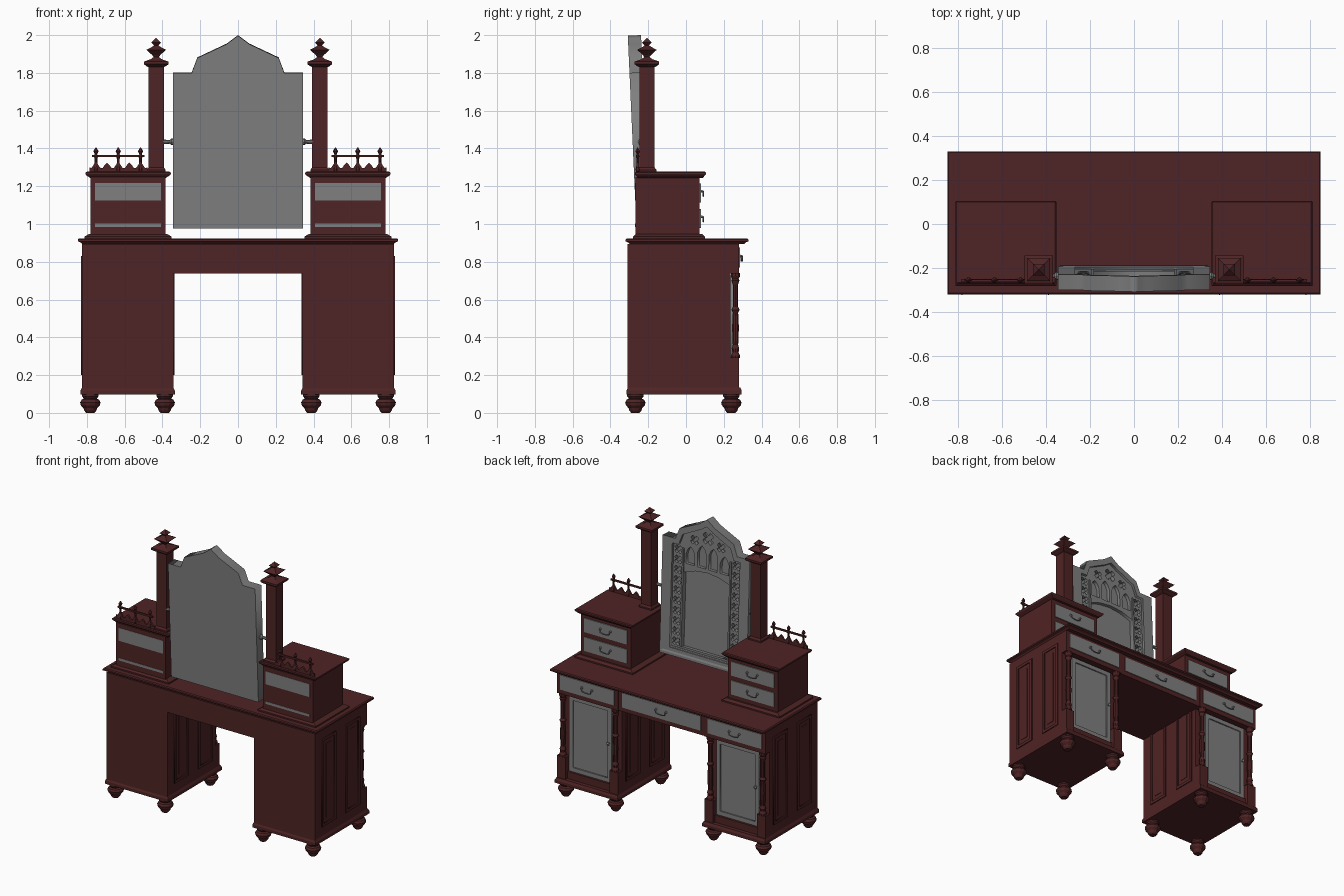
import bpy, bmesh, math
from mathutils import Matrix, Vector

if "Cube" in bpy.data.objects:
    bpy.data.objects.remove(bpy.data.objects["Cube"])


def material(name, rgb):
    m = bpy.data.materials.new(name)
    m.diffuse_color = (*rgb, 1)
    m.use_nodes = True
    m.node_tree.nodes["Principled BSDF"].inputs["Base Color"].default_value = m.diffuse_color
    return m


WOOD = material("dark red wood", (0.078, 0.017, 0.018))
GRAY = material("mid gray", (0.215, 0.215, 0.215))
I = Matrix.Identity(4)


def finish(name, mesh, mat):
    mesh.materials.clear()
    mesh.materials.append(mat)
    ob = bpy.data.objects.new(name, mesh)
    bpy.context.collection.objects.link(ob)
    return ob


def loft(name, cx, cy, sections, mat, M=I):
    """Stack of rectangular sections (half x, half y, z)."""
    bm = bmesh.new()
    rings = [[bm.verts.new((cx + sx * hx, cy + sy * hy, z)) for sx, sy in
              ((-1, -1), (1, -1), (1, 1), (-1, 1))] for hx, hy, z in sections]
    for a, b in zip(rings, rings[1:]):
        for i in range(4):
            j = (i + 1) % 4
            bm.faces.new((a[i], a[j], b[j], b[i]))
    bm.faces.new(rings[0][::-1])
    bm.faces.new(rings[-1])
    bm.transform(M)
    me = bpy.data.meshes.new(name)
    bm.to_mesh(me)
    bm.free()
    return finish(name, me, mat)


def box(name, x0, x1, y0, y1, z0, z1, mat, M=I):
    hx, hy = abs(x1 - x0) / 2, (y1 - y0) / 2
    return loft(name, (x0 + x1) / 2, (y0 + y1) / 2, [(hx, hy, z0), (hx, hy, z1)], mat, M)


def lathe(name, loc, profile, n, mat, M=I):
    """Turned part from (radius, height) pairs."""
    bm = bmesh.new()
    rings = [[bm.verts.new((r * math.cos(2 * math.pi * i / n), r * math.sin(2 * math.pi * i / n), z))
              for i in range(n)] for r, z in profile]
    for a, b in zip(rings, rings[1:]):
        for i in range(n):
            j = (i + 1) % n
            bm.faces.new((a[i], a[j], b[j], b[i]))
    bm.faces.new(rings[0][::-1])
    bm.faces.new(rings[-1])
    bm.transform(Matrix.Translation(loc) @ M)
    me = bpy.data.meshes.new(name)
    bm.to_mesh(me)
    bm.free()
    return finish(name, me, mat)


def curve_mesh(name, loops, M, mat, extrude=0, bevel=0):
    """Filled plate with holes (extrude) or open round wire (bevel)."""
    cu = bpy.data.curves.new(name, 'CURVE')
    cu.dimensions = '2D' if extrude else '3D'
    if extrude:
        cu.fill_mode = 'BOTH'
        cu.extrude = extrude
    else:
        cu.bevel_depth, cu.bevel_resolution, cu.use_fill_caps = bevel, 1, True
    for pts in loops:
        s = cu.splines.new('POLY')
        s.points.add(len(pts) - 1)
        for p, (x, y) in zip(s.points, pts):
            p.co = (x, y, 0, 1)
        s.use_cyclic_u = bool(extrude)
    tmp = bpy.data.objects.new(name + "_path", cu)
    bpy.context.collection.objects.link(tmp)
    dg = bpy.context.evaluated_depsgraph_get()
    me = bpy.data.meshes.new_from_object(tmp.evaluated_get(dg))
    bpy.data.objects.remove(tmp)
    me.transform(M)
    return finish(name, me, mat)


UP = Matrix.Rotation(math.pi / 2, 4, 'X')


def plate(name, loops, y0, y1, mat, M=I):
    return curve_mesh(name, loops, M @ Matrix.Translation((0, (y0 + y1) / 2, 0)) @ UP, mat, extrude=(y1 - y0) / 2)


def rect(x0, x1, z0, z1):
    return [(x0, z0), (x1, z0), (x1, z1), (x0, z1)]


def drawer(name, x0, x1, y, z0, z1):
    """Gray front with wooden lip gap and bail handle."""
    box(name, x0, x1, y - 0.03, y + 0.006, z0, z1, GRAY)
    c, zc = (x0 + x1) / 2, (z0 + z1) / 2
    for s in (-1, 1):
        lathe(name + "_handle_boss", (c + s * 0.04, y + 0.005, zc + 0.008), [(0.009, 0), (0.005, 0.014)], 6, GRAY,
              Matrix.Rotation(-math.pi / 2, 4, 'X'))
    curve_mesh(name + "_handle", [[(-0.04, 0.008), (-0.034, -0.012), (-0.012, -0.018), (0.012, -0.018),
               (0.034, -0.012), (0.04, 0.008)]], Matrix.Translation((c, y + 0.018, zc)) @ UP, GRAY, bevel=0.004)


# table top and knee-hole apron
loft("table_top", 0, 0.005, [(0.825, 0.302, 0.893), (0.832, 0.31, 0.902), (0.848, 0.325, 0.908),
     (0.848, 0.325, 0.918), (0.842, 0.319, 0.924)], WOOD)
box("apron", -0.345, 0.345, -0.31, 0.275, 0.738, 0.895, WOOD)
drawer("center_drawer", -0.31, 0.31, 0.275, 0.77, 0.875)

FOOT = [(0.022, 0), (0.032, 0.012), (0.036, 0.025), (0.05, 0.04), (0.054, 0.055), (0.046, 0.07),
        (0.034, 0.076), (0.044, 0.088), (0.044, 0.102)]
COLUMN = [(0.024, 0.29), (0.024, 0.305), (0.017, 0.32), (0.021, 0.34), (0.015, 0.36), (0.019, 0.45), (0.015, 0.53),
          (0.023, 0.545), (0.015, 0.56), (0.015, 0.68), (0.022, 0.7), (0.018, 0.71), (0.026, 0.725), (0.026, 0.74)]
GPOST = [(0.008, 1.27), (0.013, 1.29), (0.007, 1.31), (0.007, 1.345), (0.012, 1.36), (0.006, 1.37),
         (0.014, 1.385), (0.002, 1.405)]

for s, side in ((-1, "left"), (1, "right")):
    cx = s * 0.584
    # pedestal carcass, plinth and upper drawer case
    box(side + "_pedestal", s * 0.342, s * 0.826, -0.31, 0.235, 0.13, 0.895, WOOD)
    loft(side + "_plinth", cx, -0.01, [(0.25, 0.305, 0.098), (0.25, 0.305, 0.118), (0.242, 0.297, 0.134)], WOOD)
    box(side + "_drawer_case", s * 0.342, s * 0.826, 0.22, 0.28, 0.738, 0.895, WOOD)
    box(side + "_bottom_rail", s * 0.342, s * 0.826, 0.22, 0.26, 0.13, 0.185, WOOD)
    drawer(side + "_drawer", cx - 0.215, cx + 0.215, 0.28, 0.77, 0.875)
    # door with raised border and knob
    box(side + "_door", cx - 0.165, cx + 0.165, 0.22, 0.241, 0.19, 0.725, GRAY)
    plate(side + "_door_border", [rect(cx - 0.168, cx + 0.168, 0.188, 0.728),
          rect(cx - 0.138, cx + 0.138, 0.218, 0.698)], 0.235, 0.25, GRAY)
    lathe(side + "_door_knob", (cx - 0.15, 0.248, 0.47), [(0.006, 0), (0.006, 0.01), (0.012, 0.018), (0.004, 0.026)],
          8, GRAY, Matrix.Rotation(-math.pi / 2, 4, 'X'))
    # corner blocks, columns and feet
    for x in (0.376, 0.792):
        box(side + "_column_block", s * (x - 0.034), s * (x + 0.034), 0.22, 0.28, 0.13, 0.292, WOOD)
        lathe(side + "_column", (s * x, 0.262, 0), COLUMN, 10, WOOD)
    for x in (0.388, 0.782):
        for y in (-0.268, 0.24):
            lathe(side + "_foot", (s * x, y, 0), FOOT, 12, WOOD)
    # moulded panels on both flanks of the pedestal
    for xf, d in ((0.826, 1), (0.342, -1)):
        for y0, y1 in ((-0.235, -0.075), (0.035, 0.195)):
            M = Matrix.Translation((s * (xf + d * 0.001), 0, 0)) @ Matrix.Rotation(math.pi / 2, 4, 'Z')
            plate(side + "_side_panel_moulding", [rect(y0, y1, 0.2, 0.83),
                  rect(y0 + 0.02, y1 - 0.02, 0.22, 0.81)], -0.005, 0.005, WOOD, M)
            box(side + "_side_panel", s * xf - 0.003, s * xf + 0.003, y0 + 0.05, y1 - 0.05, 0.25, 0.78, WOOD)

    # small drawer box on the top
    bx = s * 0.582
    loft(side + "_box_base", bx, -0.09, [(0.23, 0.19, 0.924), (0.23, 0.19, 0.934), (0.205, 0.175, 0.948)], WOOD)
    box(side + "_box", s * 0.385, s * 0.78, -0.268, 0.072, 0.945, 1.25, WOOD)
    loft(side + "_box_cap", bx, -0.083, [(0.2, 0.172, 1.244), (0.222, 0.184, 1.258), (0.226, 0.188, 1.264),
         (0.226, 0.188, 1.272), (0.218, 0.182, 1.277)], WOOD)
    for z in (0.98, 1.115):
        drawer(side + "_box_drawer", bx - 0.17, bx + 0.17, 0.073, z, z + 0.1)
    for z0, z1 in ((0.984, 1.002), (1.125, 1.218)):
        box(side + "_box_back_slot", bx - 0.175, bx + 0.175, -0.27, -0.265, z0, z1, GRAY)

    # square post with pyramid cap and finial
    loft(side + "_post", s * 0.433, -0.207, [(r, r, z) for r, z in (
        (0.05, 1.275), (0.05, 1.287), (0.04, 1.3), (0.04, 1.83), (0.052, 1.836), (0.065, 1.846), (0.065, 1.86),
        (0.03, 1.872), (0.014, 1.884), (0.022, 1.895), (0.052, 1.922), (0.022, 1.938), (0.012, 1.946),
        (0.026, 1.96), (0.002, 1.984))], WOOD)

    # gallery along the back of the box
    comb = [(s * 0.785, 1.275), (s * 0.785, 1.3)]
    for k in range(5):
        x = 0.752 - k * 0.059
        h = 1.325 if k % 2 else 1.335
        comb += [(s * (x + 0.024), 1.296), (s * (x + 0.013), 1.312), (s * x, h), (s * (x - 0.013), 1.312),
                 (s * (x - 0.024), 1.296)]
    comb += [(s * 0.478, 1.3), (s * 0.478, 1.275)]
    plate(side + "_gallery_comb", [comb], -0.262, -0.25, WOOD)
    box(side + "_gallery_rail", s * 0.495, s * 0.772, -0.261, -0.251, 1.354, 1.366, WOOD)
    for x in (0.752, 0.634, 0.516):
        lathe(side + "_gallery_post", (s * x, -0.256, 0), GPOST, 6, WOOD)

    # mirror pivot
    lathe(side + "_mirror_pivot", (s * 0.34, -0.236, 1.435), [(0.018, 0), (0.018, 0.012), (0.01, 0.02), (0.012, 0.06)],
          8, GRAY, Matrix.Rotation(s * math.pi / 2, 4, 'Y'))

# tilted mirror, built upright with its foot at z = 0
TILT = Matrix.Translation((0, -0.262, 0.975)) @ Matrix.Rotation(0.045, 4, 'X')


def both(half):
    return half + [(-x, z) for x, z in reversed(half) if x > 0]


outer = both([(0.345, 0), (0.345, 0.826), (0.245, 0.826), (0.215, 0.905), (0.06, 0.978), (0.02, 1.008), (0, 1.023)])
inner = both([(0.268, 0.055), (0.268, 0.79), (0.218, 0.79), (0.19, 0.868), (0.05, 0.938), (0, 0.97)])
plate("mirror_back", [outer], 0, 0.028, GRAY, TILT)
plate("mirror_frame", [outer, inner], 0.02, 0.07, GRAY, TILT)


def foil(x, z, r):
    """Four-lobed cut-out."""
    return [(x + r * k * math.cos(a * math.pi / 8), z + r * k * math.sin(a * math.pi / 8))
            for a in range(16) for k in (1 if a % 4 in (1, 2, 3) else 0.45,)]


def lancet(x, z0, z1, w):
    return [(x - w, z0), (x + w, z0), (x + w, z1 - 1.6 * w), (x + 0.6 * w, z1 - 0.6 * w), (x, z1),
            (x - 0.6 * w, z1 - 0.6 * w), (x - w, z1 - 1.6 * w)]


# carved tracery: glass opening, side quatrefoils, lancets and rosettes
holes = [both([(0.182, 0.075), (0.182, 0.6), (0.09, 0.63), (0, 0.64)])]
holes += [foil(sx * 0.23, 0.1 + 0.072 * k, 0.031) for sx in (-1, 1) for k in range(10)]
holes += [lancet(x, 0.665, 0.79 + (0.03 if abs(x) < 0.1 else 0), 0.034) for x in (-0.135, -0.045, 0.045, 0.135)]
holes += [foil(0, 0.882, 0.045), foil(-0.105, 0.845, 0.034), foil(0.105, 0.845, 0.034)]
plate("mirror_tracery", [inner] + holes, 0.022, 0.052, GRAY, TILT)
for sx in (-1, 1):
    box("mirror_inner_bead", sx * 0.182, sx * 0.194, 0.03, 0.062, 0.075, 0.77, GRAY, TILT)
# sloped sill at the foot of the mirror
loft("mirror_sill", 0, 0.045, [(0.335, 0.03, 0.004), (0.335, 0.03, 0.02), (0.27, 0.012, 0.062)], GRAY, TILT)
for ob in bpy.data.objects:
    bm = bmesh.new()
    bm.from_mesh(ob.data)
    bmesh.ops.remove_doubles(bm, verts=bm.verts, dist=1e-5)
    bmesh.ops.recalc_face_normals(bm, faces=bm.faces)
    bm.to_mesh(ob.data)
    bm.free()
